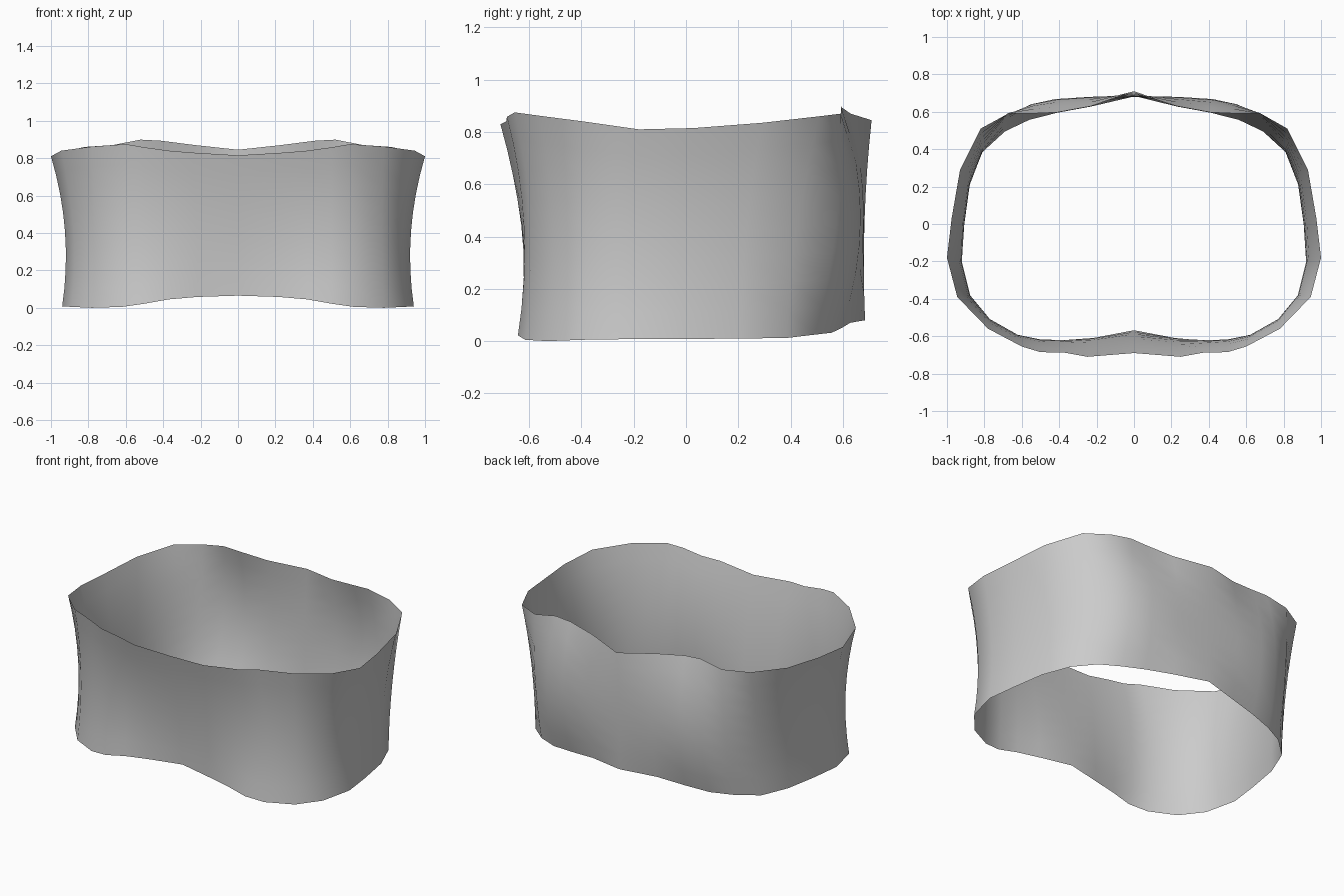
import bpy
import bmesh

# Remove the default object only
default_cube = bpy.data.objects.get("Cube")
if default_cube:
    bpy.data.objects.remove(default_cube, do_unlink=True)


def make_material(name, colour):
    material = bpy.data.materials.new(name)
    material.use_nodes = True
    material.diffuse_color = colour
    shader = material.node_tree.nodes["Principled BSDF"]
    shader.inputs["Base Color"].default_value = colour
    return material


# Half outlines of the band, running from the back centre to the front centre
top_rim = [
    (0, .71, .845), (.23, .63, .87), (.41, .597, .893), (.52, .592, .899),
    (.67, .592, .87), (.82, .51, .86), (.93, .29, .835), (.975, .03, .815),
    (1, -.18, .81), (.945, -.39, .84), (.78, -.56, .862), (.6, -.655, .875),
    (.5, -.685, .858), (.37, -.688, .84), (.25, -.71, .83), (0, -.69, .815),
]
waist = [
    (0, .683), (.23, .68), (.42, .668), (.55, .64),
    (.68, .575), (.81, .425), (.885, .23), (.915, 0),
    (.925, -.2), (.88, -.38), (.77, -.51), (.62, -.595),
    (.5, -.62), (.37, -.627), (.22, -.63), (0, -.615),
]
bottom_rim = [
    (0, .685, .08), (.23, .628, .07), (.41, .595, .05), (.56, .557, .032),
    (.69, .495, .025), (.81, .385, .012), (.88, .21, .01), (.915, 0, .008),
    (.94, -.2, .008), (.89, -.4, .005), (.78, -.53, 0), (.62, -.615, .005),
    (.5, -.643, .022), (.37, -.63, .045), (.22, -.61, .058), (0, -.568, .065),
]
LEVELS = 8


def blend(low, middle, high, t):
    """Curve through the bottom, waist and top positions."""
    bend = 2 * (low + high - 2 * middle)
    return low + (high - low - bend) * t + bend * t * t


def wall_point(column, t):
    low, middle, high = bottom_rim[column], waist[column], top_rim[column]
    x = blend(low[0], middle[0], high[0], t)
    y = blend(low[1], middle[1], high[1], t)
    z = low[2] + (high[2] - low[2]) * t
    return x, y, z


def build_band(name, material):
    bm = bmesh.new()
    # Walk the left half forwards, then the mirrored half back again
    last = len(waist) - 1
    route = [(column, 1) for column in range(last + 1)]
    route += [(column, -1) for column in range(last - 1, 0, -1)]
    columns = []
    for column, side in route:
        strip = []
        for level in range(LEVELS + 1):
            x, y, z = wall_point(column, level / LEVELS)
            strip.append(bm.verts.new((x * side, y, z)))
        columns.append(strip)
    # Join neighbouring strips into an open wall
    for index, strip in enumerate(columns):
        following = columns[(index + 1) % len(columns)]
        for level in range(LEVELS):
            face = bm.faces.new((strip[level], strip[level + 1],
                                 following[level + 1], following[level]))
            face.smooth = True
    mesh = bpy.data.meshes.new(name)
    bm.to_mesh(mesh)
    bm.free()
    mesh.materials.append(material)
    band = bpy.data.objects.new(name, mesh)
    bpy.context.collection.objects.link(band)
    return band


# Single open waist band
grey_cloth = make_material("plain_grey", (.6, .6, .6, 1))
build_band("waist_band", grey_cloth)
